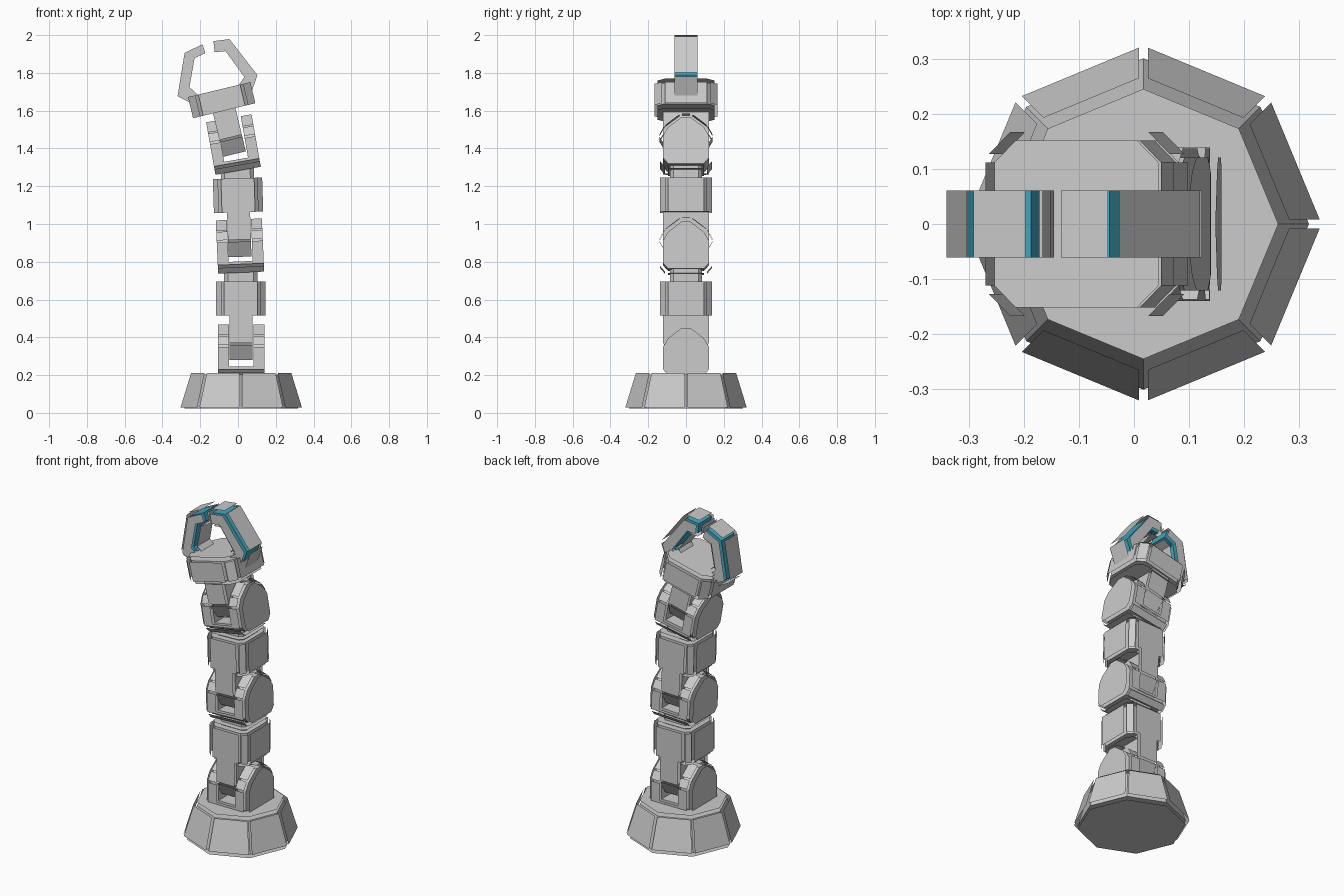
import bpy, bmesh, math
from mathutils import Matrix, Vector

if "Cube" in bpy.data.objects:
    bpy.data.objects.remove(bpy.data.objects["Cube"])

GAP = 0.022  # distance of each armour panel from the core under it


def material(name, rgb):
    m = bpy.data.materials.new(name)
    m.diffuse_color = (*rgb, 1)
    m.use_nodes = True
    m.node_tree.nodes["Principled BSDF"].inputs["Base Color"].default_value = m.diffuse_color
    return m


GREY = material("light_grey", (0.6, 0.6, 0.6))
BLUE = material("cyan_blue", (0.06, 0.39, 0.52))


def prism(bm, profile, axis, lo, hi, taper=1.0, cx=0.0, skip=None, panels=True):
    """Extrude a profile along an axis, then float a panel off every face."""
    def place(p, t, s):
        u, v = p[0] * s, p[1] * s
        return Vector({'x': (t + cx, u, v), 'y': (u + cx, t, v), 'z': (u + cx, v, t)}[axis])
    a = [bm.verts.new(place(p, lo, 1)) for p in profile]
    b = [bm.verts.new(place(p, hi, taper)) for p in profile]
    n = len(profile)
    faces = [bm.faces.new(a[::-1]), bm.faces.new(b)]
    faces += [bm.faces.new((a[i], a[(i + 1) % n], b[(i + 1) % n], b[i])) for i in range(n)]
    bmesh.ops.recalc_face_normals(bm, faces=faces)
    if not panels:
        return
    for f in faces:
        f.normal_update()
        if skip and skip(f.normal):
            continue
        off = f.normal * GAP
        p = bm.faces.new([bm.verts.new(v.co + off) for v in f.verts])
        p.material_index = 1


def finish(name, bm, x=0.0, z=0.0, tilt=0.0, core=GREY):
    me = bpy.data.meshes.new(name)
    bm.to_mesh(me)
    bm.free()
    me.materials.append(core)
    me.materials.append(GREY)
    ob = bpy.data.objects.new(name, me)
    ob.matrix_world = Matrix.Translation((x, 0, z)) @ Matrix.Rotation(-math.radians(tilt), 4, 'Y')
    bpy.context.collection.objects.link(ob)
    return ob


def mirrored(half):
    """Close a half profile by mirroring it in its first coordinate."""
    return half + [(-u, v) for u, v in reversed(half)]


def chamfered(hx, hy, c):
    return [(hx, -hy + c), (hx, hy - c), (hx - c, hy), (-hx + c, hy),
            (-hx, hy - c), (-hx, -hy + c), (-hx + c, -hy), (hx - c, -hy)]


ARCH = mirrored([(0.095, 0), (0.121, 0.03), (0.121, 0.15), (0.095, 0.195), (0.022, 0.25)])
SILL = mirrored([(0.095, 0), (0.121, 0.03), (0.121, 0.045)])
TONGUE = mirrored([(0.075, -0.225), (0.121, -0.145), (0.121, 0.01)])


# Fork with two arched cheeks and a sill between them
def fork(name, x, z, tilt):
    bm = bmesh.new()
    prism(bm, ARCH, 'x', -0.122, -0.064, skip=lambda n: n.x > 0.9)
    prism(bm, ARCH, 'x', 0.064, 0.122, skip=lambda n: n.x < -0.9)
    prism(bm, SILL, 'x', -0.064, 0.064, skip=lambda n: abs(n.x) > 0.9 or n.z > 0.9)
    finish(name, bm, x, z, tilt)


# Chamfered block with a tongue hanging into the fork below
def block(name, x, z, tilt, hx, hy, c, height, neck):
    bm = bmesh.new()
    prism(bm, chamfered(hx, hy, c), 'z', 0, height)
    prism(bm, TONGUE, 'x', -0.061, 0.061, skip=lambda n: abs(n.x) > 0.9 or n.z > 0.9)
    if neck:
        prism(bm, chamfered(0.088, 0.085, 0.02), 'z', height, height + 0.07, panels=False)
    finish(name, bm, x, z, tilt)


# Octagonal base
octagon = [(0.302 * math.cos(i * math.pi / 4), 0.302 * math.sin(i * math.pi / 4)) for i in range(8)]
bm = bmesh.new()
prism(bm, octagon, 'z', 0.022, 0.204, taper=0.815)
finish("base", bm, 0.017)

# Arm links
fork("lower_fork", 0.017, 0.2, 0)
block("lower_arm", 0.015, 0.515, 0, 0.115, 0.121, 0.027, 0.18, True)
fork("middle_fork", 0.016, 0.757, 2.5)
block("upper_arm", 0.003, 1.062, 1.8, 0.115, 0.121, 0.027, 0.18, True)
fork("upper_fork", -0.002, 1.296, 10)
block("hand", -0.073, 1.6, 13.5, 0.154, 0.152, 0.04, 0.115, False)

# Gripper fingers: blue cores showing between grey panels
left = [(-0.32, 1.677), (-0.283, 1.905), (-0.188, 1.952), (-0.172, 1.905),
        (-0.23, 1.878), (-0.257, 1.725), (-0.215, 1.685), (-0.25, 1.64)]
right = [(-0.13, 1.968), (-0.045, 1.979), (0.103, 1.788), (0.068, 1.688),
         (0.0, 1.73), (0.034, 1.778), (-0.066, 1.915), (-0.124, 1.91)]
for name, profile in (("left_finger", left), ("right_finger", right)):
    bm = bmesh.new()
    prism(bm, profile, 'y', -0.0615, 0.0615)
    finish(name, bm, core=BLUE)
